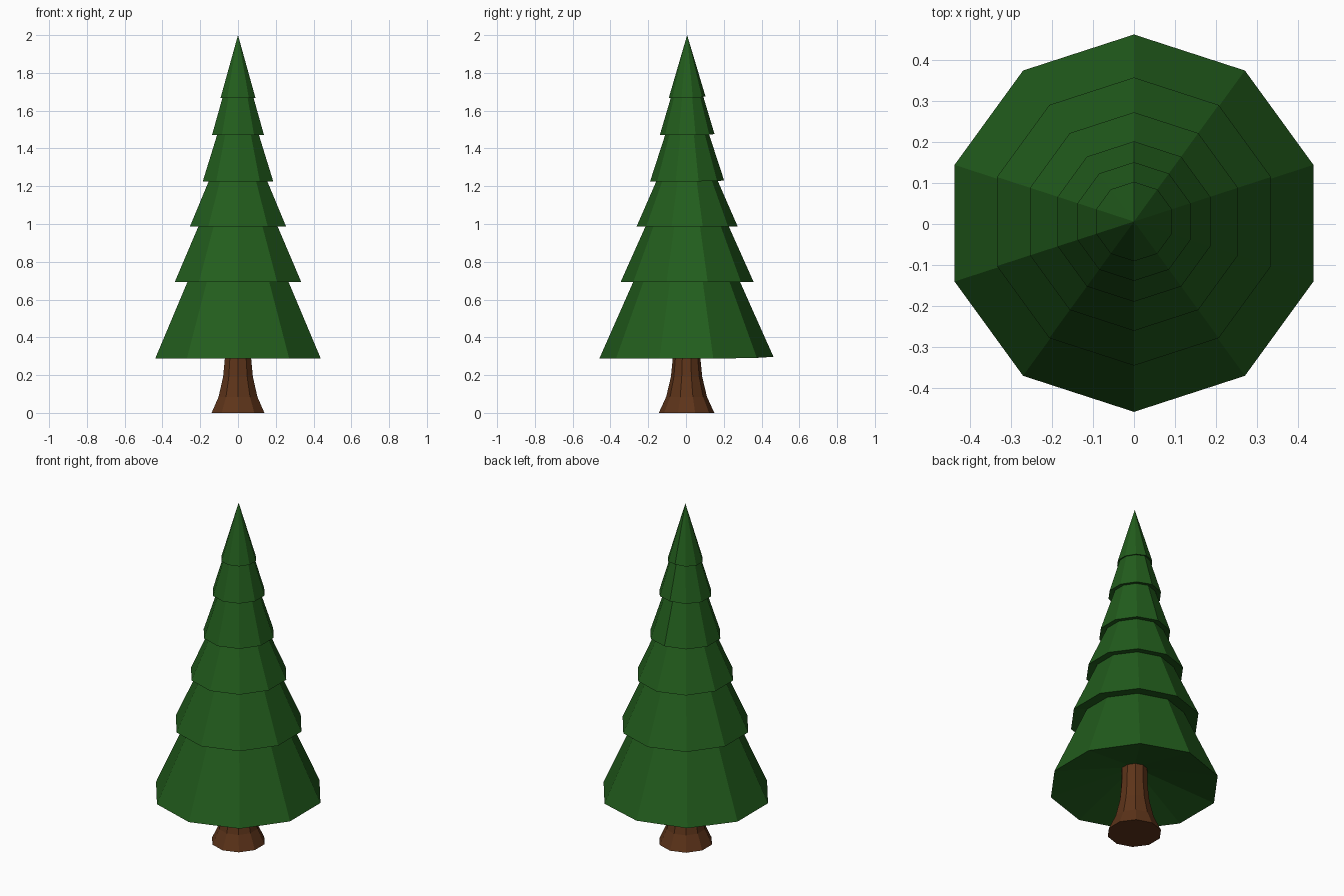
import bpy, bmesh, math

if "Cube" in bpy.data.objects:
    bpy.data.objects.remove(bpy.data.objects["Cube"])

SIDES = 10


def material(name, color):
    m = bpy.data.materials.new(name)
    m.diffuse_color = (*color, 1)
    m.use_nodes = True
    m.node_tree.nodes["Principled BSDF"].inputs["Base Color"].default_value = m.diffuse_color
    return m


def lathe(name, profile, mat, cy=0.0, lift=0.0):
    """Faceted decagonal lathe of (radius, z) points, top to bottom; radius 0 makes a tip."""
    bm = bmesh.new()
    rings = []
    for i, (r, z) in enumerate(profile):
        if r == 0:
            rings.append([bm.verts.new((0, cy, z))] * SIDES)
            continue
        ring = []
        for k in range(SIDES):
            a = math.pi / 2 + math.tau * k / SIDES
            dz = lift * max(0, math.sin(a)) ** 4
            ring.append(bm.verts.new((r * math.cos(a), cy + r * math.sin(a), z + dz)))
        rings.append(ring)
    for top, low in zip(rings, rings[1:]):
        for k in range(SIDES):
            n = (k + 1) % SIDES
            quad = [top[k], low[k], low[n], top[n]]
            bm.faces.new(list(dict.fromkeys(quad)))
    bmesh.ops.recalc_face_normals(bm, faces=bm.faces)
    mesh = bpy.data.meshes.new(name)
    bm.to_mesh(mesh)
    bm.free()
    mesh.materials.append(mat)
    obj = bpy.data.objects.new(name, mesh)
    bpy.context.collection.objects.link(obj)
    return obj


green = material("needles", (0.016, 0.11, 0.012))
brown = material("bark", (0.11, 0.034, 0.010))

# Flared trunk
lathe("trunk", [(0, 0.44), (0.07, 0.44), (0.073, 0.29), (0.083, 0.19),
                (0.108, 0.085), (0.147, 0), (0, 0)], brown, cy=0.003)

# Foliage tiers: rim radius, rim height, tip height, underside height, rim lift at back
tiers = [
    (0.461, 0.287, 1.33, 0.41, 0.010),
    (0.352, 0.693, 1.48, 0.76, 0.0),
    (0.267, 0.988, 1.60, 1.04, 0.0),
    (0.196, 1.226, 1.83, 1.27, 0.004),
    (0.145, 1.470, 1.96, 1.51, 0.006),
    (0.097, 1.668, 2.00, 1.70, 0.008),
]
for i, (r, rim, tip, under, lift) in enumerate(tiers):
    lathe(f"foliage_tier_{i + 1}", [(0, tip), (r, rim), (0, under)],
          green, cy=0.002 if i == 0 else 0.006, lift=lift)
